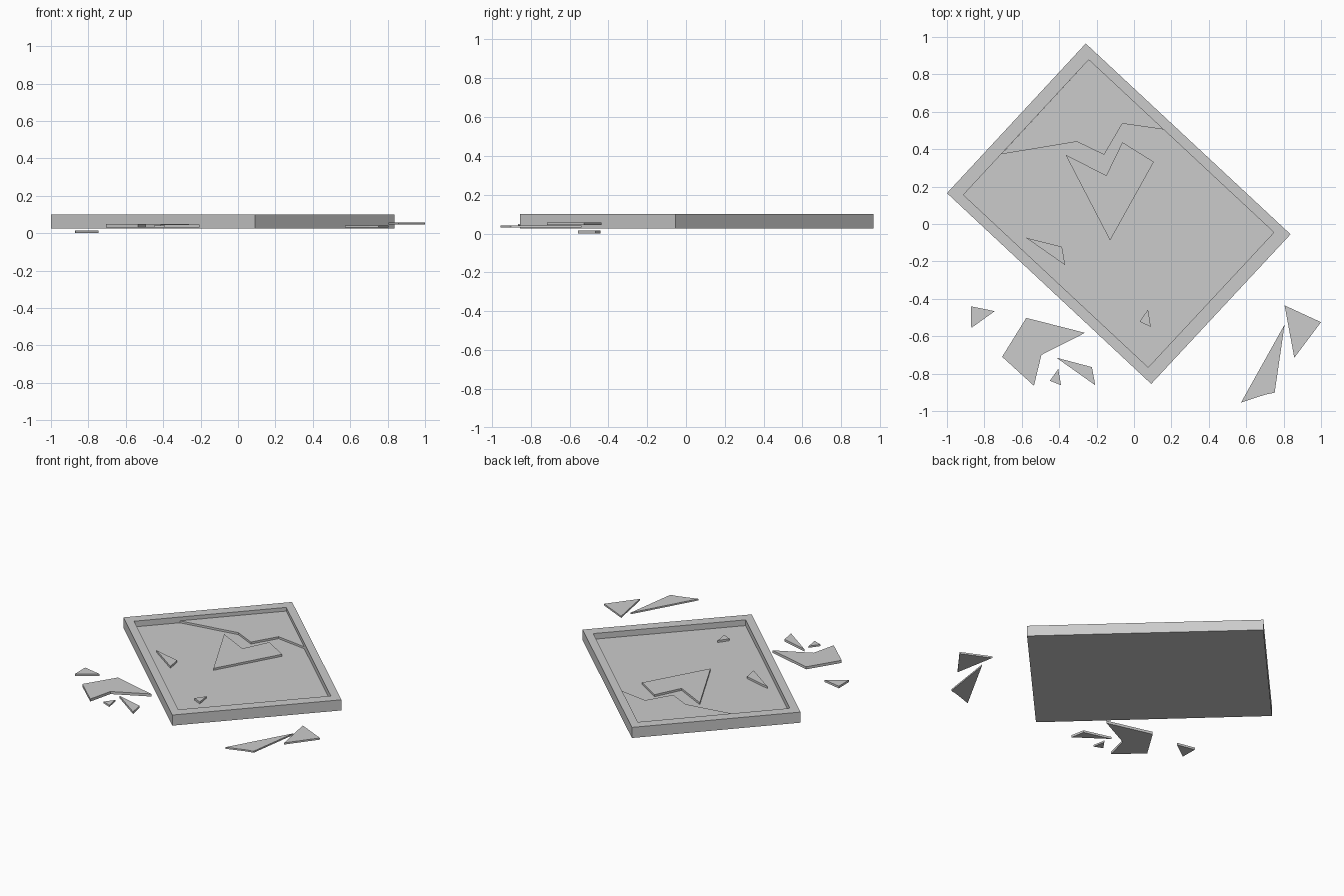
import bpy, bmesh

if "Cube" in bpy.data.objects:
    bpy.data.objects.remove(bpy.data.objects["Cube"])


def make_object(name, bm):
    bmesh.ops.recalc_face_normals(bm, faces=bm.faces)
    mesh = bpy.data.meshes.new(name)
    bm.to_mesh(mesh)
    bm.free()
    obj = bpy.data.objects.new(name, mesh)
    bpy.context.collection.objects.link(obj)
    return obj


def shard(name, outline, z0, z1):
    """Flat polygon outline extruded from z0 to z1."""
    bm = bmesh.new()
    face = bm.faces.new([bm.verts.new((x, y, z0)) for x, y in outline])
    up = bmesh.ops.extrude_face_region(bm, geom=[face], use_keep_orig=True)
    for v in up["geom"]:
        if isinstance(v, bmesh.types.BMVert):
            v.co.z = z1
    return make_object(name, bm)


# Picture frame: stacked loops up the outside, over the rim and into the recess
outer = [(-0.258, 0.965), (-1.0, 0.165), (0.092, -0.855), (0.837, -0.055)]
inner = [(-0.242, 0.878), (-0.912, 0.156), (0.076, -0.766), (0.748, -0.045)]
FLOOR = 0.06
bm = bmesh.new()
loops = [[bm.verts.new((x, y, z)) for x, y in pts]
         for pts, z in ((outer, 0.026), (outer, 0.1), (inner, 0.1), (inner, FLOOR))]
for a, b in zip(loops, loops[1:]):
    for i in range(4):
        j = (i + 1) % 4
        bm.faces.new((a[i], a[j], b[j], b[i]))
bm.faces.new(loops[0])
bm.faces.new(loops[-1])
make_object("picture_frame", bm)

# Glass still inside the frame
inside = {
    "corner_glass": [(-0.242, 0.878), (-0.71, 0.373), (-0.305, 0.44), (-0.16, 0.37),
                     (-0.062, 0.537), (0.16, 0.505)],
    "centre_shard": [(-0.366, 0.37), (-0.148, 0.26), (-0.062, 0.437), (0.106, 0.332),
                     (-0.128, -0.088)],
    "left_inner_shard": [(-0.578, -0.073), (-0.385, -0.122), (-0.368, -0.22)],
    "small_inner_shard": [(0.075, -0.457), (0.09, -0.55), (0.03, -0.522)],
}
for name, pts in inside.items():
    shard(name, pts, FLOOR - 0.002, FLOOR + 0.014)

# Glass scattered around the frame
scattered = [
    ("large_shard", [(-0.576, -0.502), (-0.262, -0.582), (-0.495, -0.7),
                     (-0.535, -0.865), (-0.705, -0.71)], 0.03, 0.048),
    ("left_shard", [(-0.872, -0.44), (-0.745, -0.466), (-0.87, -0.556)], 0.0, 0.015),
    ("thin_shard", [(-0.415, -0.715), (-0.225, -0.765), (-0.207, -0.862)], 0.03, 0.045),
    ("tiny_shard", [(-0.405, -0.775), (-0.39, -0.862), (-0.45, -0.838)], 0.03, 0.042),
    ("long_right_shard", [(0.805, -0.538), (0.572, -0.955), (0.702, -0.912),
                          (0.752, -0.902)], 0.031, 0.042),
    ("right_shard", [(0.805, -0.435), (1.0, -0.525), (0.857, -0.715)], 0.045, 0.057),
]
for name, pts, z0, z1 in scattered:
    shard(name, pts, z0, z1)
